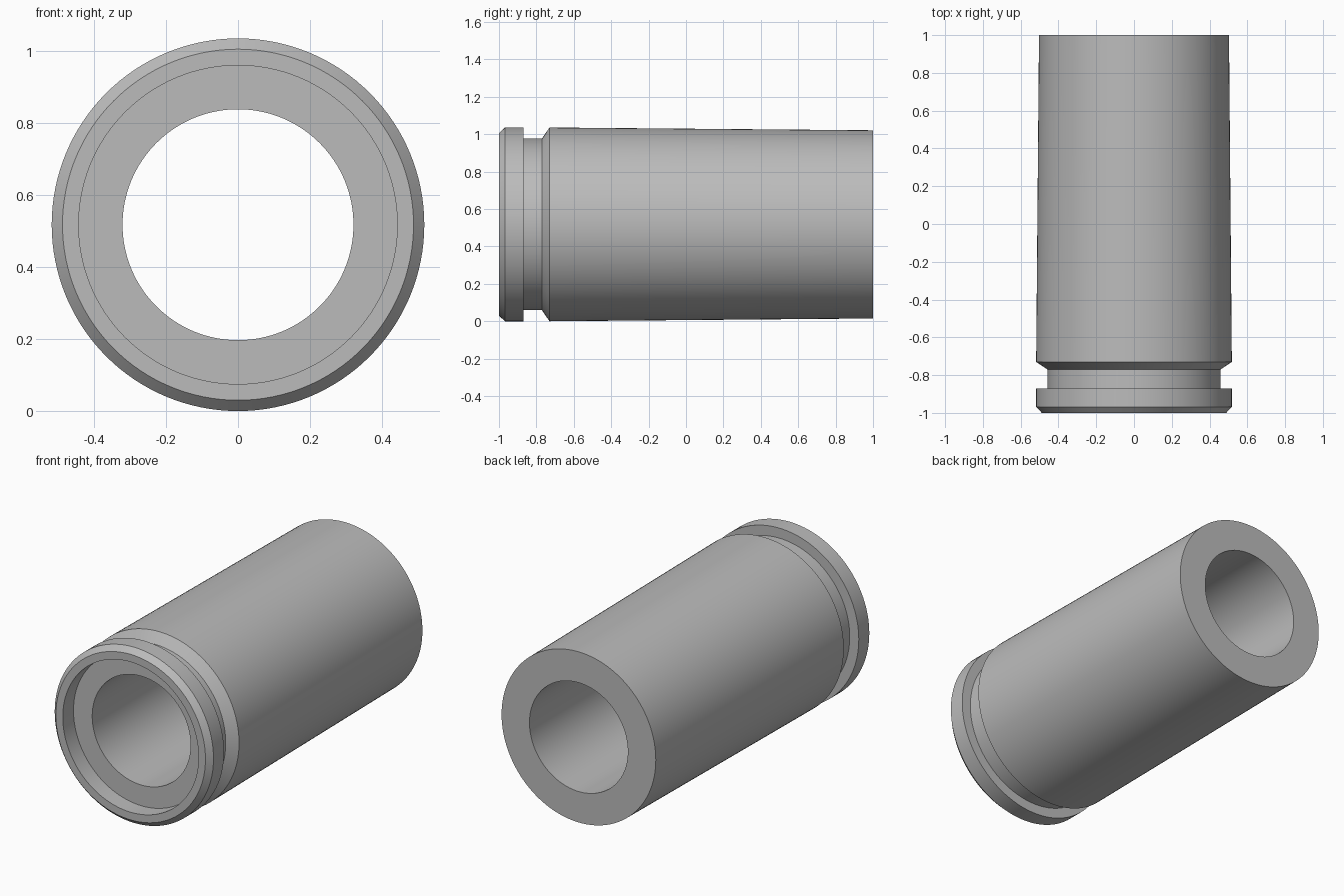
import bpy, bmesh, math

cube = bpy.data.objects.get("Cube")
if cube:
    bpy.data.objects.remove(cube, do_unlink=True)

# Single grey metal
metal = bpy.data.materials.new("grey metal")
metal.use_nodes = True
grey = (0.5, 0.5, 0.5, 1)
metal.diffuse_color = grey
metal.node_tree.nodes["Principled BSDF"].inputs["Base Color"].default_value = grey

SIDES = 128
RADIUS = 0.518

# Closed wall profile (radius, y): rim, groove, tapered body, bore, front recess
profile = [
    (0.488, -1), (RADIUS, -0.968), (RADIUS, -0.87), (0.459, -0.87),
    (0.459, -0.77), (RADIUS, -0.73), (0.503, 1),
    (0.321, 1), (0.321, -0.9), (0.443, -0.9), (0.443, -1),
]

# Revolve the profile around the lengthwise axis
bm = bmesh.new()
rings = []
for i in range(SIDES):
    a = math.tau * i / SIDES
    rings.append([bm.verts.new((r * math.cos(a), y, r * math.sin(a))) for r, y in profile])
n = len(profile)
for i in range(SIDES):
    p, q = rings[i], rings[(i + 1) % SIDES]
    for j in range(n):
        k = (j + 1) % n
        bm.faces.new((p[j], p[k], q[k], q[j]))
bmesh.ops.recalc_face_normals(bm, faces=bm.faces)

mesh = bpy.data.meshes.new("tube_body")
bm.to_mesh(mesh)
bm.free()
mesh.materials.append(metal)
tube = bpy.data.objects.new("tube_body", mesh)
tube.location.z = RADIUS
bpy.context.collection.objects.link(tube)

# Smooth round walls with crisp machined edges
bpy.ops.object.select_all(action='DESELECT')
tube.select_set(True)
bpy.context.view_layer.objects.active = tube
bpy.ops.object.shade_smooth_by_angle(angle=math.radians(25))
